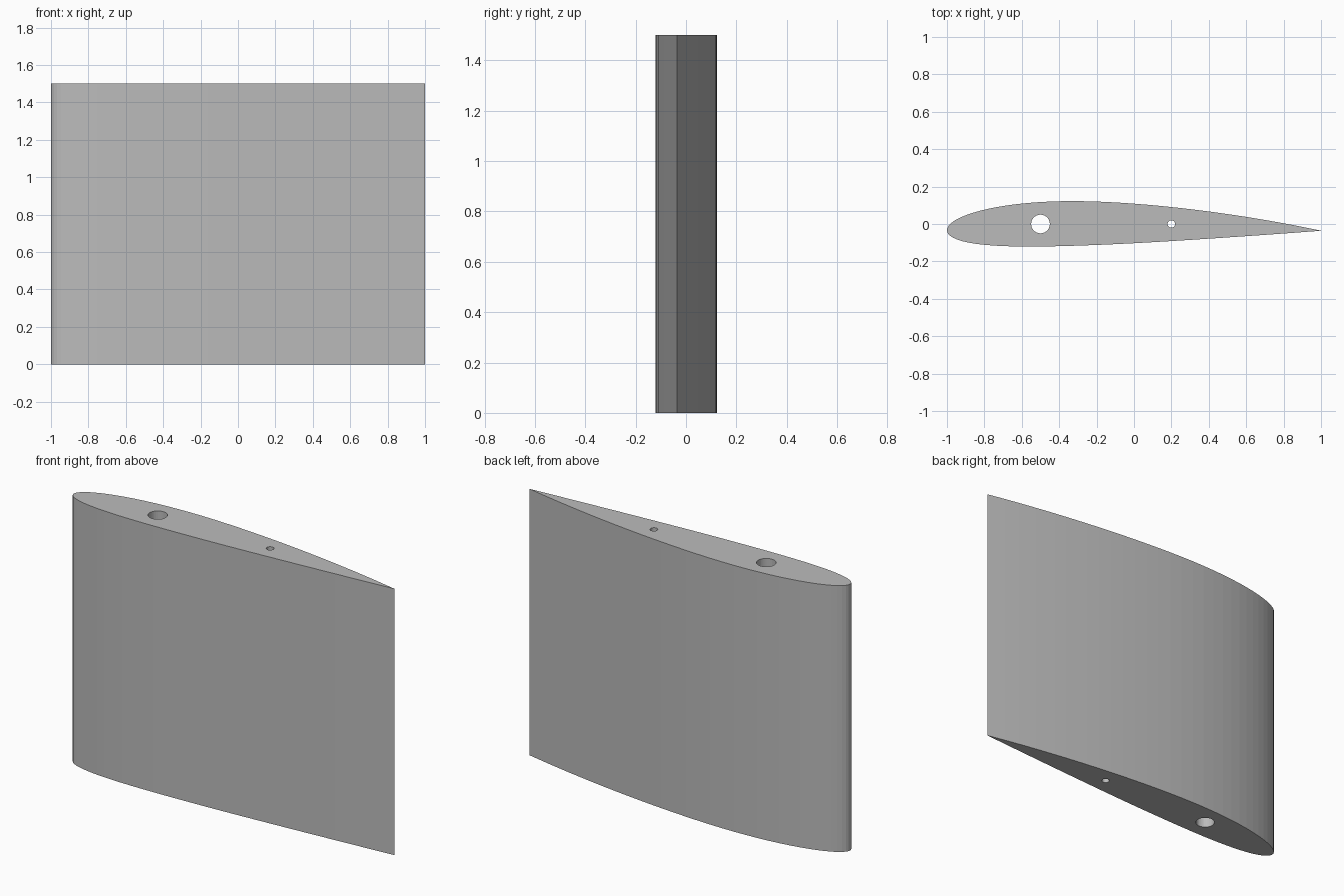
import bpy
import bmesh
import math

cube = bpy.data.objects.get("Cube")
if cube:
    bpy.data.objects.remove(cube, do_unlink=True)

CHORD, SPAN = 2.0, 1.5
THICK, CAMBER, CAMBER_POS = 0.12, 0.02, 0.4
STEPS = 40
Y_SHIFT = -0.036  # centres the cambered section on y = 0

grey = bpy.data.materials.new("light grey")
grey.use_nodes = True
colour = (0.5, 0.5, 0.5, 1)
grey.diffuse_color = colour
grey.node_tree.nodes["Principled BSDF"].inputs["Base Color"].default_value = colour


def section_point(t, side):
    """Point on the cambered wing section; side is +1 upper, -1 lower."""
    half = 5 * THICK * (0.2969 * math.sqrt(t) - 0.126 * t - 0.3516 * t**2
                        + 0.2843 * t**3 - 0.1036 * t**4)
    p = CAMBER_POS
    d = p if t < p else 1 - p
    camber = CAMBER / d**2 * ((1 - 2 * p if t >= p else 0) + 2 * p * t - t * t)
    angle = math.atan(2 * CAMBER / d**2 * (p - t))
    x = t - side * half * math.sin(angle)
    y = camber + side * half * math.cos(angle)
    return CHORD * (x - 0.5), CHORD * y + Y_SHIFT


def prism(name, outline, z0, z1):
    bm = bmesh.new()
    base = bm.faces.new([bm.verts.new((x, y, z0)) for x, y in outline])
    top = bmesh.ops.extrude_face_region(bm, geom=[base])["geom"]
    bmesh.ops.translate(bm, vec=(0, 0, z1 - z0),
                        verts=[v for v in top if isinstance(v, bmesh.types.BMVert)])
    bmesh.ops.recalc_face_normals(bm, faces=bm.faces)
    mesh = bpy.data.meshes.new(name)
    bm.to_mesh(mesh)
    bm.free()
    mesh.materials.append(grey)
    obj = bpy.data.objects.new(name, mesh)
    bpy.context.collection.objects.link(obj)
    return obj


# Wing section: trailing edge, over the top to the nose, back underneath
stations = [(1 - math.cos(math.pi * i / STEPS)) / 2 for i in range(STEPS + 1)]
outline = [section_point(t, 1) for t in reversed(stations)]
outline += [section_point(t, -1) for t in stations[1:-1]]
wing = prism("wing_segment", outline, 0, SPAN)

# Spar holes running the full span
for name, x, radius in (("main_spar_hole", -0.5, 0.05), ("rear_spar_hole", 0.2, 0.02)):
    ring = [(x + radius * math.cos(a), radius * math.sin(a))
            for a in (math.tau * i / 32 for i in range(32))]
    cutter = prism(name, ring, -0.1, SPAN + 0.1)
    cutter.hide_render = True
    cut = wing.modifiers.new(name, 'BOOLEAN')
    cut.operation = 'DIFFERENCE'
    cut.solver = 'EXACT'
    cut.object = cutter
    bpy.context.view_layer.objects.active = wing
    bpy.ops.object.modifier_apply(modifier=cut.name)
    bpy.data.objects.remove(cutter, do_unlink=True)
